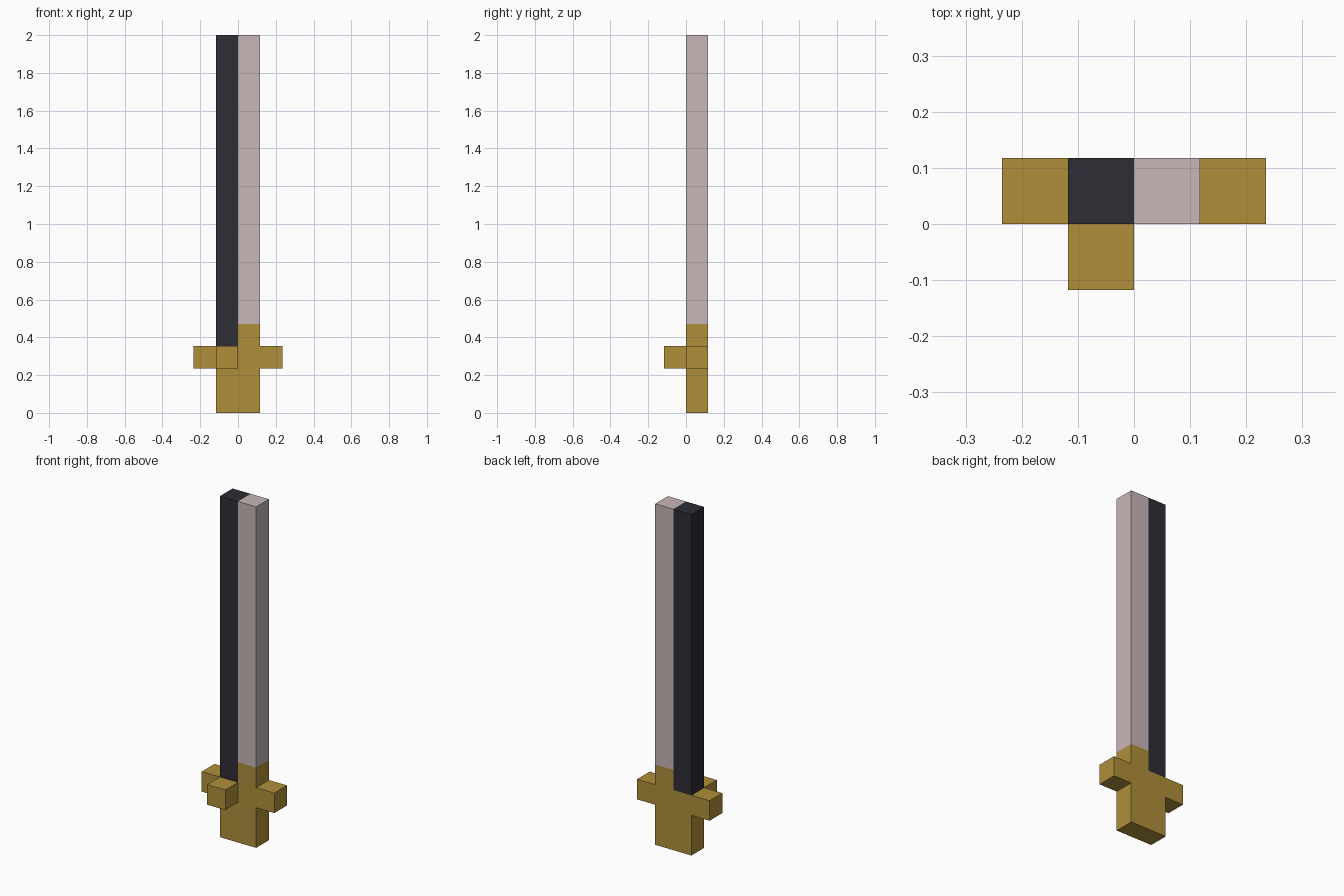
import bpy, bmesh, math
from mathutils import Vector

if "Cube" in bpy.data.objects:
    bpy.data.objects.remove(bpy.data.objects["Cube"])

U = 2 / 17  # side of one block


def material(name, srgb):
    m = bpy.data.materials.new(name)
    lin = [((c / 255 + 0.055) / 1.055) ** 2.4 for c in srgb]
    m.diffuse_color = (*lin, 1)
    m.use_nodes = True
    m.node_tree.nodes["Principled BSDF"].inputs["Base Color"].default_value = m.diffuse_color
    return m


gold = material("gold", (175, 143, 58))
dark = material("dark steel", (45, 45, 54))
pale = material("pale steel", (200, 183, 183))

# Parts as block ranges: (x0, x1), (y0, y1), (z0, z1)
PARTS = {
    "grip": (gold, (-1, 1), (0, 1), (0, 2)),
    "crossguard": (gold, (-2, 2), (0, 1), (2, 3)),
    "guard_stud": (gold, (-1, 0), (-1, 0), (2, 3)),
    "blade_collar": (gold, (0, 1), (0, 1), (3, 4)),
    "dark_blade_half": (dark, (-1, 0), (0, 1), (3, 17)),
    "pale_blade_half": (pale, (0, 1), (0, 1), (4, 17)),
}


def cells(part):
    _, xs, ys, zs = part
    return [(x, y, z) for x in range(*xs) for y in range(*ys) for z in range(*zs)]


filled = {c for part in PARTS.values() for c in cells(part)}


def build(name, part):
    """Skin the part's blocks, leaving out faces that touch another block."""
    bm = bmesh.new()
    for cell in cells(part):
        centre = Vector(cell) + Vector((0.5, 0.5, 0.5))
        for axis in range(3):
            for sign in (-1, 1):
                n = Vector((0, 0, 0))
                n[axis] = sign
                if tuple(int(v) for v in Vector(cell) + n) in filled:
                    continue
                a = Vector((0, 0, 0))
                a[(axis + 1) % 3] = 0.5
                b = n.cross(a)
                mid = centre + n * 0.5
                bm.faces.new([bm.verts.new((mid + p) * U)
                              for p in (a + b, b - a, -a - b, a - b)])
    bmesh.ops.remove_doubles(bm, verts=bm.verts, dist=0.001)
    # Merge the blocks into clean flat faces
    bmesh.ops.dissolve_limit(bm, angle_limit=math.radians(1),
                             verts=bm.verts, edges=bm.edges)
    mesh = bpy.data.meshes.new(name)
    bm.to_mesh(mesh)
    bm.free()
    mesh.materials.append(part[0])
    bpy.context.collection.objects.link(bpy.data.objects.new(name, mesh))


for name, part in PARTS.items():
    build(name, part)
